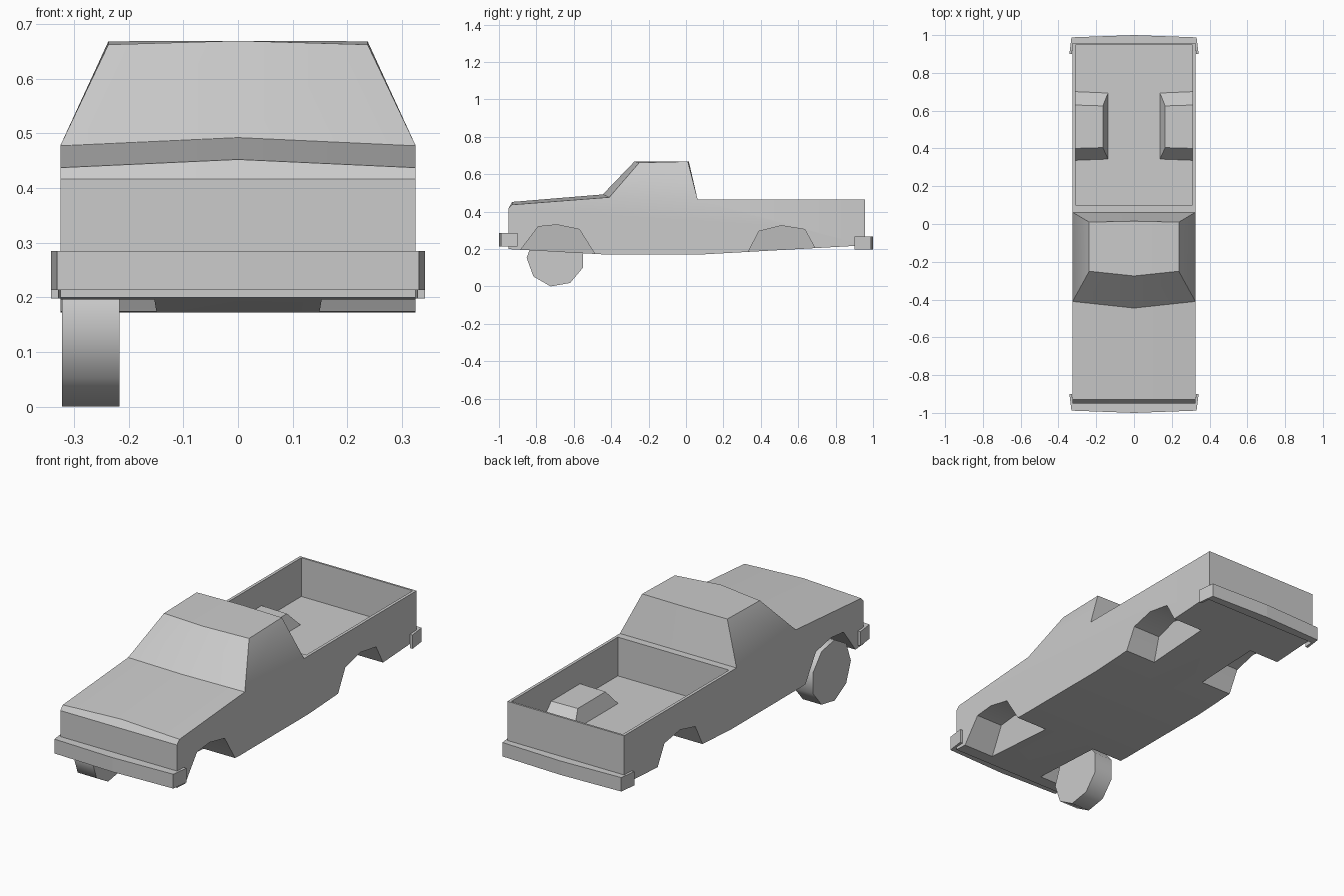
import bpy, bmesh, math

cube = bpy.data.objects.get("Cube")
if cube:
    bpy.data.objects.remove(cube, do_unlink=True)

grey = bpy.data.materials.new("plain_grey")
grey.use_nodes = True
colour = (0.6, 0.6, 0.6, 1)
grey.diffuse_color = colour
grey.node_tree.nodes["Principled BSDF"].inputs["Base Color"].default_value = colour


def make(name, verts, faces):
    bm = bmesh.new()
    vs = [bm.verts.new(v) for v in verts]
    for f in faces:
        bm.faces.new([vs[i] for i in f])
    bmesh.ops.recalc_face_normals(bm, faces=bm.faces)
    mesh = bpy.data.meshes.new(name)
    bm.to_mesh(mesh)
    bm.free()
    mesh.materials.append(grey)
    ob = bpy.data.objects.new(name, mesh)
    bpy.context.collection.objects.link(ob)
    return ob


def loft(name, ring_a, ring_b):
    """Closed solid between two matching rings."""
    n = len(ring_a)
    sides = [(i, (i + 1) % n, n + (i + 1) % n, n + i) for i in range(n)]
    return make(name, ring_a + ring_b, sides + [range(n), range(n, 2 * n)])


def combine(ob, tool, operation):
    """Apply a boolean and discard its tool."""
    mod = ob.modifiers.new("boolean", 'BOOLEAN')
    mod.operation, mod.solver, mod.object = operation, 'EXACT', tool
    bpy.context.view_layer.update()
    graph = bpy.context.evaluated_depsgraph_get()
    mesh = bpy.data.meshes.new_from_object(ob.evaluated_get(graph))
    ob.modifiers.clear()
    ob.data = mesh
    bpy.data.objects.remove(tool, do_unlink=True)


def smooth(ob):
    bpy.ops.object.select_all(action='DESELECT')
    bpy.context.view_layer.objects.active = ob
    ob.select_set(True)
    bpy.ops.object.shade_smooth_by_angle(angle=math.radians(30))


# Body outline: half width, side (y, z), centre (y, z)
W, ROOF = 0.325, 0.237
outline = [
    (W, (-0.95, 0.2), (-0.95, 0.2)),
    (W, (-0.95, 0.416), (-0.95, 0.416)),
    (W, (-0.93, 0.437), (-0.93, 0.452)),
    (W, (-0.41, 0.477), (-0.445, 0.492)),
    (ROOF, (-0.25, 0.662), (-0.275, 0.669)),
    (ROOF, (0.01, 0.668), (0.015, 0.669)),
    (W, (0.062, 0.465), (0.062, 0.465)),
    (W, (0.957, 0.465), (0.957, 0.465)),
    (W, (0.957, 0.22), (0.957, 0.22)),
    (W, (0.1, 0.172), (0.1, 0.172)),
    (W, (-0.45, 0.172), (-0.45, 0.172)),
]
n = len(outline)
verts = [(s * w, *(side if s else mid)) for s in (-1, 0, 1) for w, side, mid in outline]
faces = [(r * n + i, r * n + (i + 1) % n, (r + 1) * n + (i + 1) % n, (r + 1) * n + i)
         for r in (0, 1) for i in range(n)]
for base in (0, 2 * n):
    faces.append([base + i for i in range(n) if i not in (4, 5)])
    faces.append([base + i for i in (3, 4, 5, 6)])
body = make("body", verts, faces)

# Open load bed
FLOOR = 0.27
bed = [(-0.31, 0.1), (0.31, 0.1), (0.31, 0.947), (-0.31, 0.947)]
combine(body, loft("bed_cutter", [(x, y, FLOOR) for x, y in bed],
                   [(x, y, 0.6) for x, y in bed]), 'DIFFERENCE')

# Wheel housings raised above the bed floor
cover = [(0.32, 0.25), (0.4, 0.345), (0.63, 0.345), (0.72, 0.25)]
for s in (-1, 1):
    outer = [(s * 0.318, y, z) for y, z in cover]
    inner = [(s * (0.165 if z > 0.3 else 0.13), y + (0.51 - y) * 0.04, z) for y, z in cover]
    combine(body, loft("bed_wheel_housing", outer, inner), 'UNION')

# Tapered wheel arches
front_arch = [(-0.9, 0.15), (-0.885, 0.195), (-0.79, 0.32), (-0.69, 0.33),
              (-0.57, 0.305), (-0.49, 0.178), (-0.475, 0.15)]
rear_arch = [(0.315, 0.15), (0.335, 0.19), (0.39, 0.295), (0.51, 0.325),
             (0.635, 0.305), (0.69, 0.205), (0.72, 0.15)]
for arch in (front_arch, rear_arch):
    for s in (-1, 1):
        outer = [(s * 0.36, y, z) for y, z in arch]
        inner = [(s * (0.145 + 0.03 * (z - 0.15) / 0.17), y, z) for y, z in arch]
        combine(body, loft("arch_cutter", outer, inner), 'DIFFERENCE')
smooth(body)

# Wrap-around bumpers
half = [(0.342, 0.9), (0.331, 0.988), (0, 1)]
inside = [(-0.328, 0.9), (-0.325, 0.95), (0.325, 0.95), (0.328, 0.9)]
plan = half + [(-x, y) for x, y in half[1::-1]] + inside
for name, s, low, high in (("front_bumper", -1, 0.213, 0.285), ("rear_bumper", 1, 0.198, 0.268)):
    loft(name, [(x, s * y, low) for x, y in plan], [(x, s * y, high) for x, y in plan])

# Single front wheel on the right
R = 0.155
rim = [(-0.697 + R * math.cos(a), 0.153 + R * math.sin(a))
       for a in (math.radians(20 + 40 * i) for i in range(9))]
wheel = loft("front_right_wheel", [(-0.322, y, z) for y, z in rim],
             [(-0.217, y, z) for y, z in rim])
# Rounded tread with flat side faces
for poly in wheel.data.polygons:
    poly.use_smooth = len(poly.vertices) == 4
for edge in wheel.data.edges:
    a, b = (wheel.data.vertices[i].co.x for i in edge.vertices)
    edge.use_edge_sharp = abs(a - b) < 0.01
